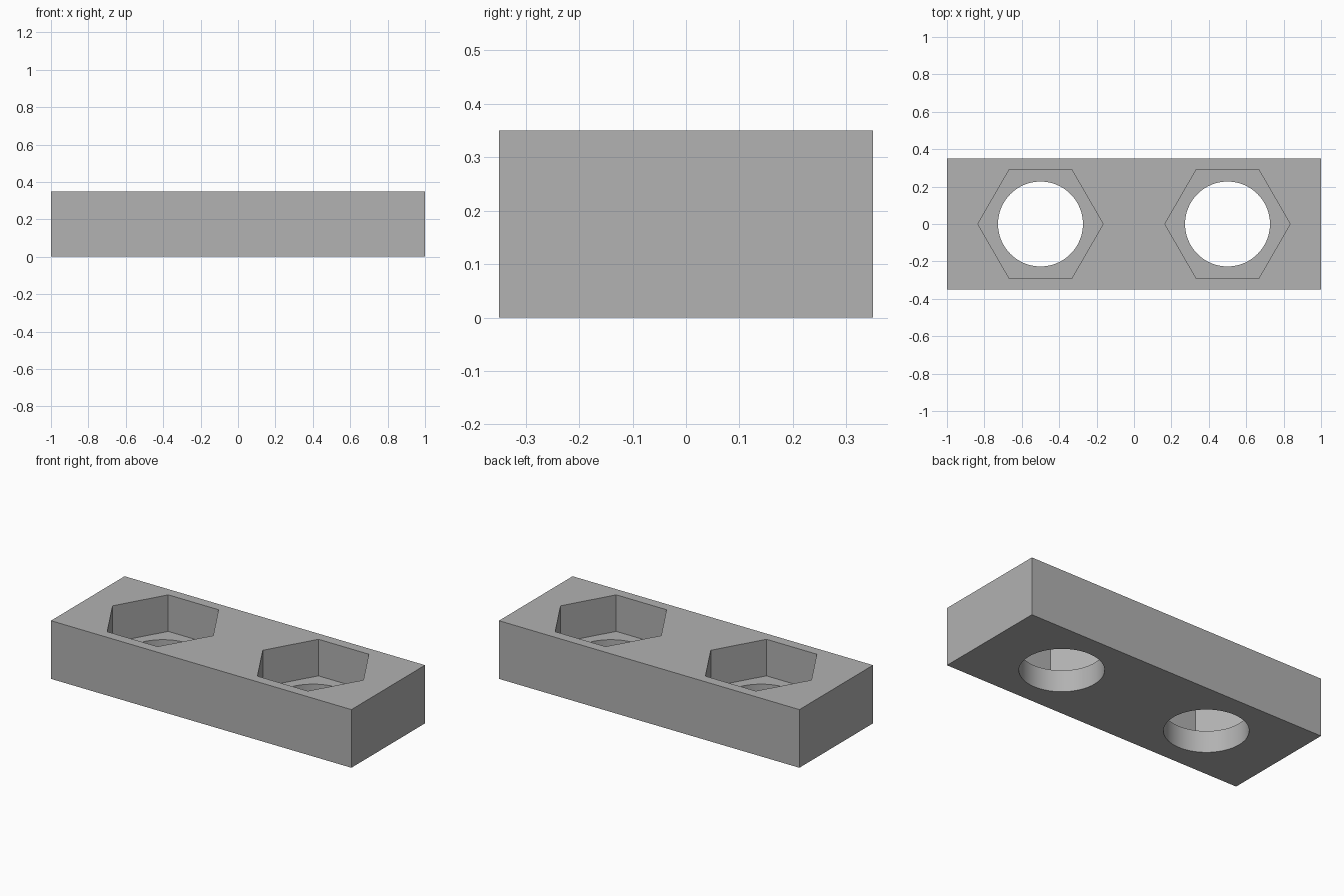
import bpy
import math

default = bpy.data.objects.get("Cube")
if default:
    bpy.data.objects.remove(default, do_unlink=True)

LENGTH, DEPTH, HEIGHT = 2.0, 0.70, 0.35
SPACING = 0.5          # pocket centre from the middle
HEX_RADIUS = 0.335
HOLE_RADIUS = 0.227
FLOOR = 0.13           # height of the pocket floor
OVER = 0.1             # how far cutters stick out

grey = bpy.data.materials.new("plain grey")
grey.use_nodes = True
colour = (0.445, 0.445, 0.445, 1)
grey.diffuse_color = colour
grey.node_tree.nodes["Principled BSDF"].inputs["Base Color"].default_value = colour


def prism(name, points, z0, z1):
    """Closed upright prism over a counter-clockwise outline."""
    n = len(points)
    verts = [(x, y, z) for z in (z0, z1) for x, y in points]
    faces = [tuple(reversed(range(n))), tuple(range(n, 2 * n))]
    faces += [(i, (i + 1) % n, (i + 1) % n + n, i + n) for i in range(n)]
    mesh = bpy.data.meshes.new(name)
    mesh.from_pydata(verts, [], faces)
    mesh.materials.append(grey)
    obj = bpy.data.objects.new(name, mesh)
    bpy.context.collection.objects.link(obj)
    return obj


def ring(cx, radius, sides):
    """Regular polygon with a corner on the +x side."""
    angles = [math.tau * i / sides for i in range(sides)]
    return [(cx + radius * math.cos(a), radius * math.sin(a)) for a in angles]


# Rectangular block
x, y = LENGTH / 2, DEPTH / 2
block = prism("block", [(-x, -y), (x, -y), (x, y), (-x, y)], 0, HEIGHT)

# Hexagonal pockets from the top, round holes through the floor
cutters = []
for side, cx in (("right", -SPACING), ("left", SPACING)):
    cutters.append(prism(side + "_hex_cutter", ring(cx, HEX_RADIUS, 6), FLOOR, HEIGHT + OVER))
    cutters.append(prism(side + "_hole_cutter", ring(cx, HOLE_RADIUS, 64), -OVER, FLOOR + OVER))

bpy.ops.object.select_all(action="DESELECT")
block.select_set(True)
bpy.context.view_layer.objects.active = block
for cutter in cutters:
    cutter.hide_render = True
    cut = block.modifiers.new(cutter.name, "BOOLEAN")
    cut.operation = "DIFFERENCE"
    cut.solver = "EXACT"
    cut.object = cutter
    bpy.ops.object.modifier_apply(modifier=cut.name)

for cutter in cutters:
    bpy.data.objects.remove(cutter, do_unlink=True)

# Round hole walls, crisp edges elsewhere
bpy.ops.object.shade_smooth_by_angle(angle=math.radians(30))
